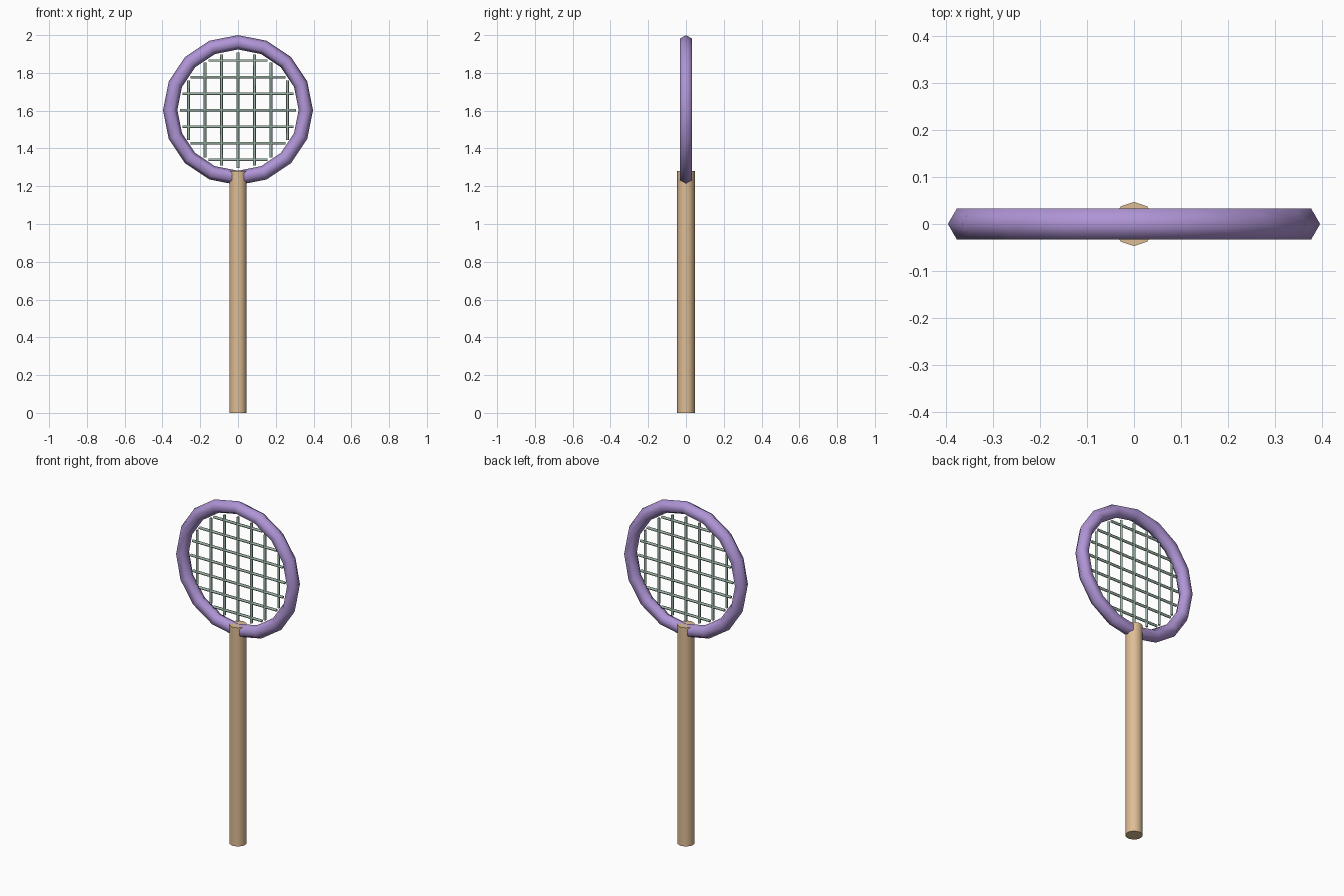
import bpy
import bmesh
from math import cos, sin, pi, sqrt
from mathutils import Vector

if "Cube" in bpy.data.objects:
    bpy.data.objects.remove(bpy.data.objects["Cube"])

HOOP_Z = 1.603      # centre of the hoop
HOOP_R = 0.359      # centre line of the rim
RIM_R = 0.038       # rim thickness radius
STRING_REACH = 0.306
STRING_R = 0.0075
SPACING = 0.0875


def material(name, colour):
    mat = bpy.data.materials.new(name)
    mat.use_nodes = True
    mat.diffuse_color = (*colour, 1)
    mat.node_tree.nodes["Principled BSDF"].inputs["Base Color"].default_value = (*colour, 1)
    return mat


def finish(name, bm, mat, sharp_angle):
    bmesh.ops.recalc_face_normals(bm, faces=bm.faces)
    mesh = bpy.data.meshes.new(name)
    bm.to_mesh(mesh)
    bm.free()
    mesh.materials.append(mat)
    obj = bpy.data.objects.new(name, mesh)
    bpy.context.collection.objects.link(obj)
    bpy.ops.object.select_all(action="DESELECT")
    obj.select_set(True)
    bpy.context.view_layer.objects.active = obj
    bpy.ops.object.shade_smooth_by_angle(angle=sharp_angle)
    return obj


def add_rod(bm, start, end, u, v, radius, sides):
    """Capped prism from start to end; u and v span its cross-section."""
    rings = []
    for centre in (Vector(start), Vector(end)):
        rings.append([bm.verts.new(centre + radius * (cos(a) * Vector(u) + sin(a) * Vector(v)))
                      for a in (2 * pi * i / sides for i in range(sides))])
        bm.faces.new(rings[-1])
    for i in range(sides):
        j = (i + 1) % sides
        bm.faces.new((rings[0][i], rings[0][j], rings[1][j], rings[1][i]))


purple = material("purple rim", (0.43, 0.30, 0.67))
wood = material("tan wood", (0.73, 0.51, 0.30))
cord = material("pale green string", (0.35, 0.48, 0.40))

X, Y, Z = (1, 0, 0), (0, 1, 0), (0, 0, 1)

# Hoop: hexagonal tube swept round sixteen steps
bm = bmesh.new()
grid = []
for i in range(16):
    a = 2 * pi * i / 16
    ring = []
    for k in range(6):
        b = 2 * pi * k / 6
        r = HOOP_R + RIM_R * cos(b)
        ring.append(bm.verts.new((r * cos(a), RIM_R * sin(b), HOOP_Z + r * sin(a))))
    grid.append(ring)
for i in range(16):
    here, ahead = grid[i], grid[(i + 1) % 16]
    for k in range(6):
        m = (k + 1) % 6
        bm.faces.new((here[k], here[m], ahead[m], ahead[k]))
finish("hoop", bm, purple, pi)

# Handle: ten-sided pole with a corner facing front and back
bm = bmesh.new()
add_rod(bm, (0, 0, 0), (0, 0, 1.28), Y, X, 0.047, 10)
finish("handle", bm, wood, pi / 4)

# Strings: seven each way, trimmed to a circle inside the hoop
upright, level = bmesh.new(), bmesh.new()
for n in range(-3, 4):
    d = n * SPACING
    h = sqrt(STRING_REACH ** 2 - d ** 2)
    add_rod(upright, (d, 0, HOOP_Z - h), (d, 0, HOOP_Z + h), X, Y, STRING_R, 6)
    add_rod(level, (-h, 0, HOOP_Z + d), (h, 0, HOOP_Z + d), Y, Z, STRING_R, 6)
finish("upright_strings", upright, cord, pi / 2.5)
finish("level_strings", level, cord, pi / 2.5)
